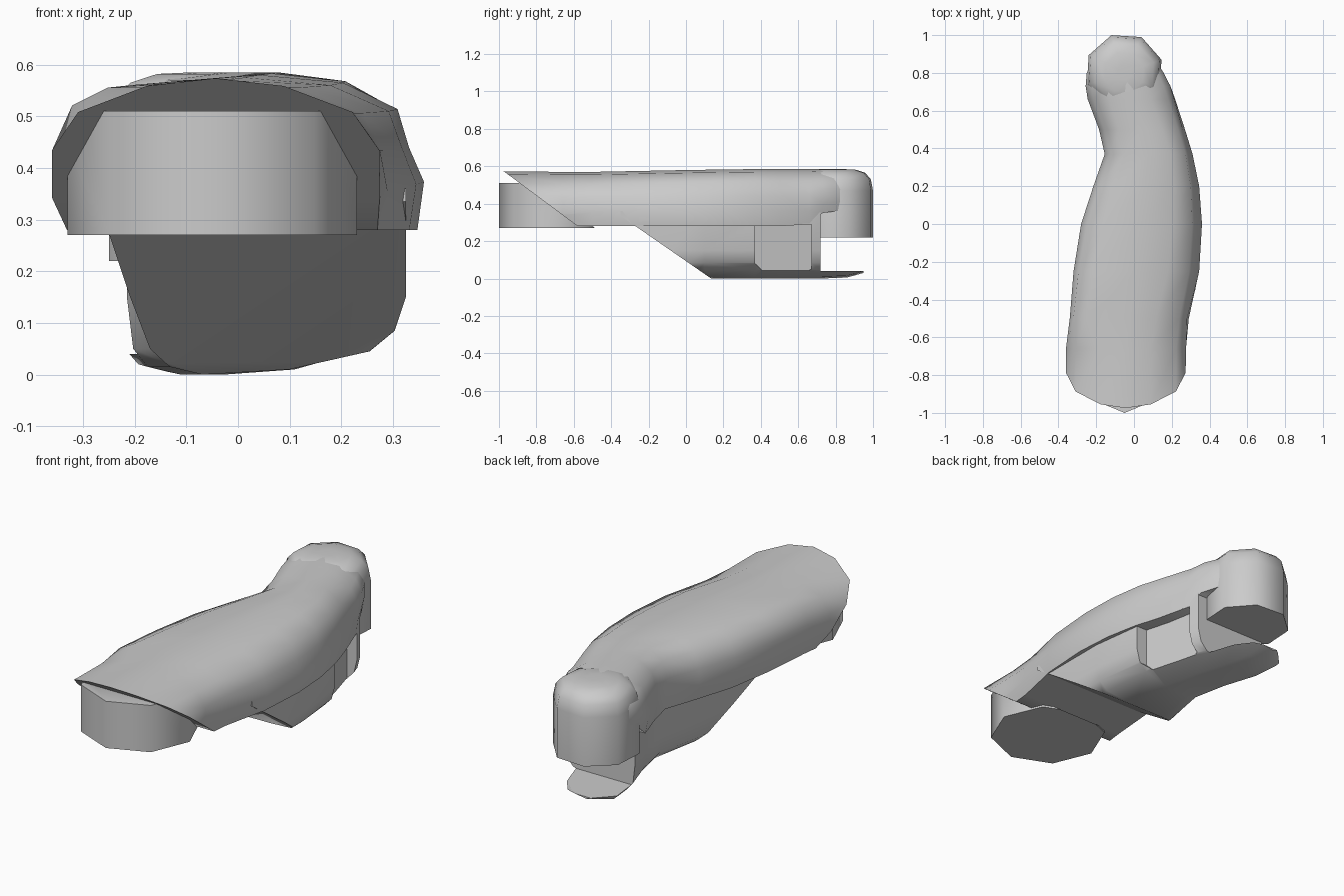
import bpy, bmesh, math
from mathutils import Vector

if "Cube" in bpy.data.objects:
    bpy.data.objects.remove(bpy.data.objects["Cube"])


def smooth(ob, angle):
    bpy.ops.object.select_all(action='DESELECT')
    ob.select_set(True)
    bpy.context.view_layer.objects.active = ob
    bpy.ops.object.shade_smooth_by_angle(angle=math.radians(angle))


def finish(name, bm, angle=40):
    bmesh.ops.recalc_face_normals(bm, faces=bm.faces)
    me = bpy.data.meshes.new(name)
    bm.to_mesh(me)
    bm.free()
    ob = bpy.data.objects.new(name, me)
    bpy.context.collection.objects.link(ob)
    smooth(ob, angle)
    return ob


def loft(rings):
    bm = bmesh.new()
    vr = [[bm.verts.new(p) for p in r] for r in rings]
    n = len(vr[0])
    for a, b in zip(vr, vr[1:]):
        for i in range(n):
            j = (i + 1) % n
            bm.faces.new((a[i], a[j], b[j], b[i]))
    bm.faces.new(vr[0])
    bm.faces.new(vr[-1])
    return bm


def slant_cut(bm, co, no):
    geom = bm.verts[:] + bm.edges[:] + bm.faces[:]
    bmesh.ops.bisect_plane(bm, geom=geom, plane_co=co, plane_no=Vector(no).normalized(), clear_outer=True)
    bmesh.ops.holes_fill(bm, edges=[e for e in bm.edges if e.is_boundary], sides=0)


def octagon(cx, cy, turn, levels):
    return loft([[(cx + r * math.cos(turn + k * math.pi / 4), cy + r * math.sin(turn + k * math.pi / 4), z)
                  for k in range(8)] for r, z in levels])


def cut(ob, name, bm):
    c = finish(name, bm)
    c.hide_render = True
    c.hide_viewport = True
    m = ob.modifiers.new(name, 'BOOLEAN')
    m.operation = 'DIFFERENCE'
    m.solver = 'EXACT'
    m.object = c
    bpy.ops.object.select_all(action='DESELECT')
    ob.select_set(True)
    bpy.context.view_layer.objects.active = ob
    bpy.ops.object.modifier_apply(modifier=name)


# upper shell: y, left, right, bottom, top, left fullness, right taper
stations = [(-1.1, -.36, .27, .28, .575, 0, 0), (-.66, -.36, .275, .28, .57, 0, 0),
            (-.5, -.34, .29, .28, .57, 1, .03), (-.25, -.32, .345, .28, .575, .8, .08),
            (0, -.28, .36, .28, .58, .6, .09), (.2, -.215, .345, .28, .583, .5, .09),
            (.37, -.155, .31, .28, .585, .4, .08), (.5, -.185, .27, .28, .585, .4, .05),
            (.66, -.245, .218, .29, .585, .3, .02), (.73, -.256, .193, .35, .585, .2, 0),
            (.8, -.25, .157, .36, .583, .1, 0), (.86, -.225, .12, .37, .57, 0, 0)]
rings = []
for y, l, r, b, t, f, k in stations:
    c, h = (l + r) / 2, (r - l) / 2
    profile = [(-.94, 0), (-1, .22), (-1, .53), (-.84 - .1 * f, .78 + .05 * f), (-.42 - .3 * f, .95), (0, 1),
               (.42 + k, .95), (.84, .78), (1 - k, .53), (1, .22 + k), (.96, 0)]
    rings.append([(c + u * h, y, b + v * (t - b)) for u, v in profile])
bm = loft(rings)
slant_cut(bm, (0, -.58, .28), (0, -.29, -.39))
finish("upper_shell", bm, 50)

# front plug, trimmed just inside the slanted shell face
bm = octagon(-.05, -.72, 0, [(.28, .27), (.28, .51)])
keep = bm.copy()
bm.free()
slant_cut(keep, (0, -.5, .28), (0, .29, .39))
finish("front_plug", keep, 50)

# rear plug with rounded crown
finish("rear_plug", octagon(-.052, .802, math.radians(18.9),
       [(.209, .22), (.209, .47), (.197, .53), (.165, .565), (.11, .582), (.04, .585)]), 50)

# lower hull with sloped nose and thin rear tongue
rings = []
for y, l, r, tilt in [(-.35, -.275, .325, .06), (.1, -.215, .325, .05), (.37, -.14, .29, .03),
                      (.55, -.17, .245, .02), (.72, -.215, .19, 0), (.86, -.23, .14, 0), (.95, -.15, .05, 0)]:
    w = r - l
    lift = .03 if y > .9 else (.005 if y > .8 else 0)
    rings.append([(l, y, .36), (l + tilt * w, y, .15), (l + (.03 + 1.2 * tilt) * w, y, .05),
                  (l + (.1 + tilt) * w, y, .015 + lift), (l + .26 * w, y, lift), (l + .58 * w, y, .01 + lift),
                  (l + .87 * w, y, .045), (l + .96 * w, y, .085), (r, y, .15), (r, y, .36)])
bm = loft(rings)
slant_cut(bm, (0, -.27, .28), (0, -.27, -.39))
hull = finish("lower_hull", bm)

# rear opening above the tongue
cut(hull, "rear_cutter", loft([[(x, .72, .04), (x, 1.1, .04), (x, 1.1, .5), (x, .72, .5)] for x in (-.6, .6)]))

# shallow side window recess with chamfered lower corners
win = [(.37, .29), (.37, .08), (.41, .04), (.46, .03), (.63, .03), (.67, .05), (.67, .29)]
cut(hull, "window_cutter", loft([[(x - .27 * (y - .37), y, z) for y, z in win] for x in (.23, .6)]))
smooth(hull, 40)
